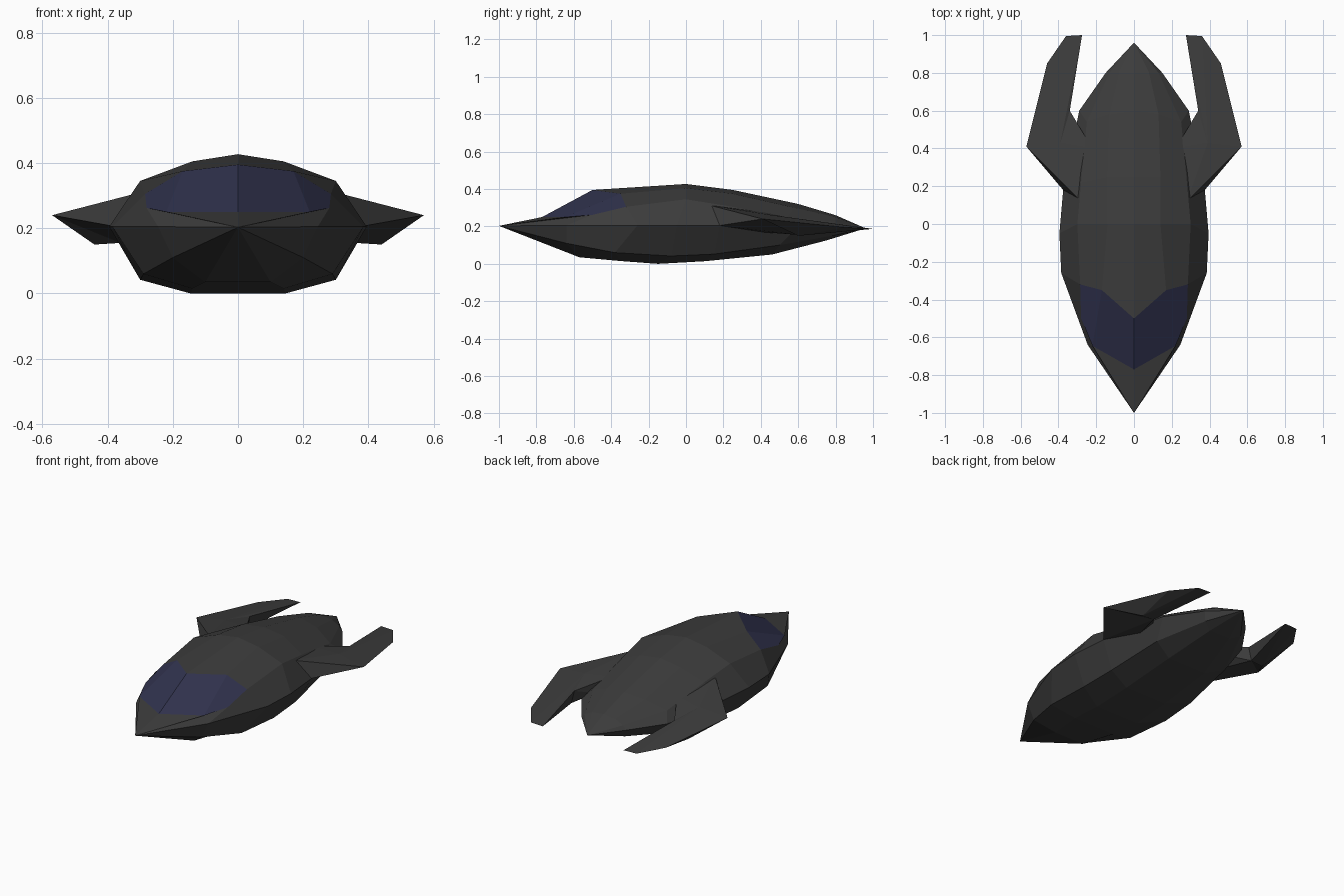
import bpy, bmesh

if "Cube" in bpy.data.objects:
    bpy.data.objects.remove(bpy.data.objects["Cube"])

def material(name, rgb):
    m = bpy.data.materials.new(name)
    m.diffuse_color = (*rgb, 1)
    m.use_nodes = True
    m.node_tree.nodes["Principled BSDF"].inputs["Base Color"].default_value = m.diffuse_color
    return m

dark = material("dark_grey", (0.045, 0.045, 0.045))
tint = material("blue_glass", (0.03, 0.032, 0.075))

def finish(bm, name, mat):
    """Turn a half-model bmesh into a mirrored, flat-shaded object."""
    bmesh.ops.remove_doubles(bm, verts=bm.verts, dist=0.0005)
    bmesh.ops.recalc_face_normals(bm, faces=bm.faces)
    me = bpy.data.meshes.new(name)
    bm.to_mesh(me)
    bm.free()
    me.materials.append(mat)
    ob = bpy.data.objects.new(name, me)
    bpy.context.collection.objects.link(ob)
    mod = ob.modifiers.new("mirror", "MIRROR")
    mod.use_clip = True
    mod.use_mirror_merge = True
    return ob

# Lengthwise hull lines, nose to tail (the poles are added below)
crest = [(0, -.77, .25), (0, -.5, .395), (0, 0, .427), (0, .25, .395), (0, .6, .32), (0, .8, .26)]
shoulder = [(.22, -.645, .25), (.17, -.35, .375), (.14, 0, .405), (.14, .25, .375), (.13, .58, .3), (.08, .8, .25)]
side = [(.28, -.5, .262), (.285, -.32, .305), (.3, 0, .345), (.28, .22, .31), (.25, .54, .25), (.13, .8, .225)]
waist = [(.245, -.64, .205), (.385, -.26, .205), (.395, -.05, .205), (.375, .18, .205), (.29, .6, .2), (.15, .8, .2)]
chine = [(.2, -.64, .11), (.29, -.38, .06), (.3, -.08, .042), (.29, .15, .052), (.25, .5, .1), (.13, .78, .15)]
belly = [(.1, -.57, .035), (.14, -.35, .015), (.145, -.15, 0), (.14, .1, .014), (.13, .46, .05), (.07, .75, .125)]
keel = [(0, y, z) for x, y, z in belly]
lines = [[(0, -1, .203)] + l + [(0, .96, .19)]
         for l in (crest, shoulder, side, waist, chine, belly, keel)]

# Hull and windshield share the same loft; the glass is two panels per side
hull, glass = bmesh.new(), bmesh.new()
for i in range(len(lines) - 1):
    for j in range(len(lines[0]) - 1):
        quad = [lines[i][j], lines[i][j + 1], lines[i + 1][j + 1], lines[i + 1][j]]
        pts = list(dict.fromkeys(quad))
        bm = glass if (j == 1 and i < 2) else hull
        bm.faces.new([bm.verts.new(p) for p in pts])
finish(hull, "hull", dark)
finish(glass, "windshield", tint)

def solid(name, pts):
    bm = bmesh.new()
    vs = [bm.verts.new(p) for p in pts]
    res = bmesh.ops.convex_hull(bm, input=vs)
    loose = [v for v in bm.verts if not v.link_faces]
    bmesh.ops.delete(bm, geom=loose, context="VERTS")
    return finish(bm, name, dark)

# Rear booms and the arms joining them to the hull
elbow = [(.57, .41, .24), (.39, .43, .265), (.34, .6, .235), (.36, .6, .155)]
solid("rear_boom", elbow + [(.44, .6, .15), (.46, .85, .195),
                            (.36, .995, .187), (.275, 1, .187)])
solid("boom_arm", elbow[1:] + [(.57, .41, .24), (.28, .12, .315), (.375, .18, .205),
                               (.22, .4, .28), (.28, .5, .2), (.3, .4, .17)])
